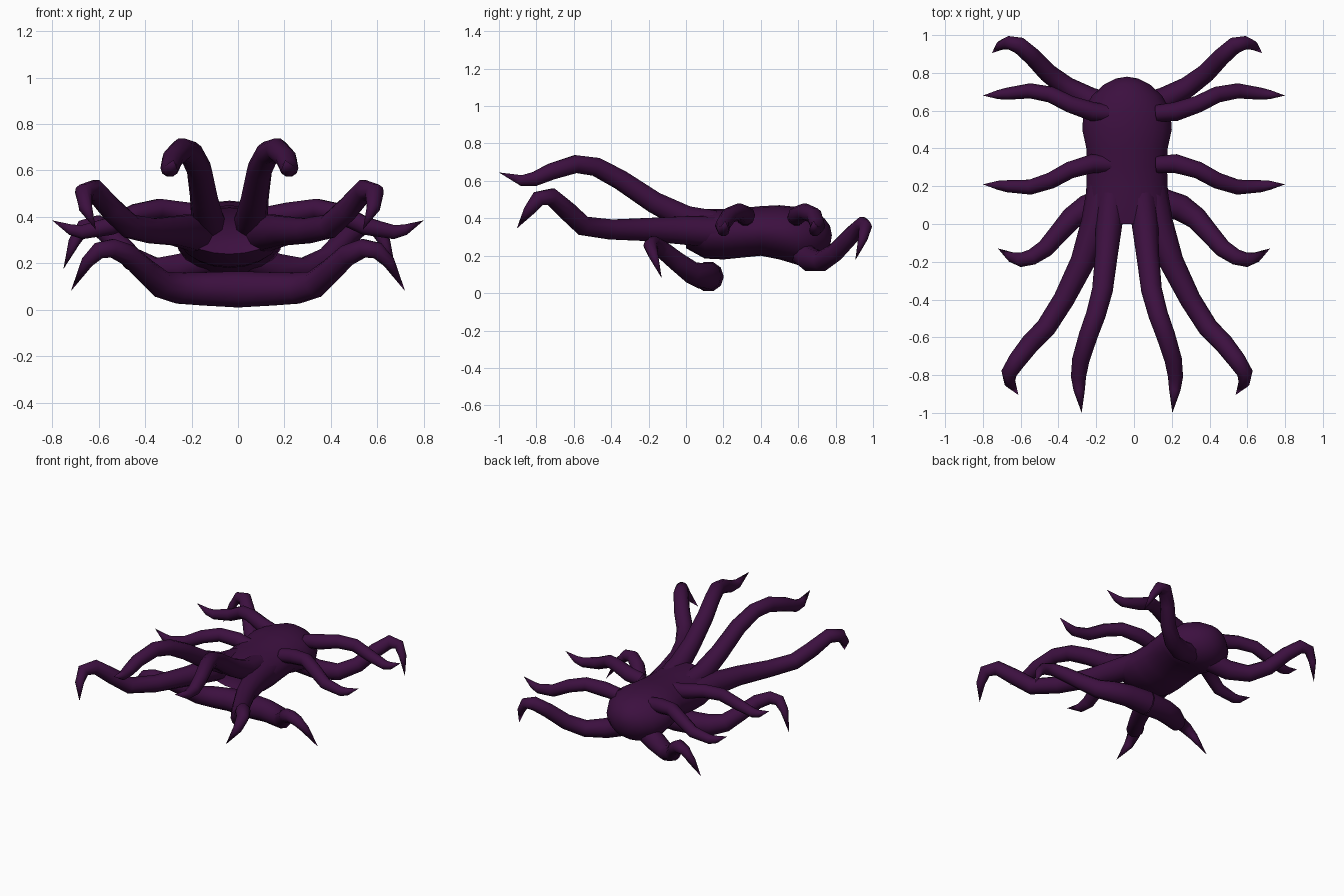
import bpy, bmesh, math
from mathutils import Vector

SIDES = 10
CX = -0.037          # centre line of the body and its attached arms

purple = bpy.data.materials.new("dark purple")
purple.diffuse_color = (0.045, 0.005, 0.05, 1)


def finish(name, bm):
    bmesh.ops.recalc_face_normals(bm, faces=bm.faces)
    mesh = bpy.data.meshes.new(name)
    bm.to_mesh(mesh)
    bm.free()
    mesh.materials.append(purple)
    obj = bpy.data.objects.new(name, mesh)
    bpy.context.collection.objects.link(obj)
    bpy.ops.object.select_all(action='DESELECT')
    obj.select_set(True)
    bpy.context.view_layer.objects.active = obj
    bpy.ops.object.shade_smooth_by_angle(angle=math.radians(60))
    return obj


def bridge(bm, a, b):
    n = len(a)
    for i in range(n):
        bm.faces.new((a[i], a[(i + 1) % n], b[(i + 1) % n], b[i]))


def fan(bm, ring, point):
    tip = bm.verts.new(point)
    for i in range(len(ring)):
        bm.faces.new((ring[i], ring[(i + 1) % len(ring)], tip))


def tentacle(name, points, centre=0.0):
    """Tapered tube through (x, y, z, radius) points ending in a sharp tip, one per side."""
    for side, label in ((1, "right"), (-1, "left")):
        path = [Vector((centre + side * x, y, z)) for x, y, z, r in points]
        bm = bmesh.new()
        prev = None
        for i, p in enumerate(path[:-1]):
            t = path[i + 1] - p
            t.normalize()
            if i:
                t = (t + (p - path[i - 1]).normalized()).normalized()
            u = t.cross(Vector((0, 0, 1))).normalized()
            v = u.cross(t)
            r = points[i][3]
            ring = [bm.verts.new(p + r * (u * math.cos(a) + v * math.sin(a)))
                    for a in (2 * math.pi * k / SIDES for k in range(SIDES))]
            if prev:
                bridge(bm, prev, ring)
            prev = ring
        fan(bm, prev, path[-1])
        finish(f"{name}_{label}", bm)


# Body: elliptical sections (y, half width, bottom, top) with a hollow front
sections = [(0.0, 0.21, 0.24, 0.44), (0.1, 0.222, 0.185, 0.45), (0.2, 0.215, 0.18, 0.45),
            (0.3, 0.212, 0.19, 0.455), (0.4, 0.215, 0.2, 0.465), (0.5, 0.237, 0.18, 0.47),
            (0.6, 0.23, 0.15, 0.46), (0.68, 0.185, 0.16, 0.44), (0.74, 0.12, 0.2, 0.4),
            (0.77, 0.06, 0.25, 0.36)]
bm = bmesh.new()
prev = None
for y, w, lo, hi in sections:
    ring = [bm.verts.new((CX + w * math.cos(a), y, (lo + hi) / 2 + (hi - lo) / 2 * math.sin(a)))
            for a in (2 * math.pi * k / 20 for k in range(20))]
    if prev:
        bridge(bm, prev, ring)
    else:
        fan(bm, ring, (CX, 0.07, 0.32))
    prev = ring
fan(bm, prev, (CX, 0.78, 0.31))
finish("body", bm)

# Rear arms curling upward behind the head
tentacle("rear_arm", [
    (0.08, 0.62, 0.22, 0.07), (0.2, 0.66, 0.18, 0.065), (0.32, 0.725, 0.17, 0.055),
    (0.42, 0.80, 0.22, 0.05), (0.5, 0.885, 0.31, 0.047), (0.57, 0.945, 0.365, 0.045),
    (0.63, 0.96, 0.355, 0.035), (0.67, 0.945, 0.29, 0.025), (0.715, 0.905, 0.175, 0)], CX)

# Side arms, two level pairs
side_z = [(0.12, 0.40, 0.045), (0.22, 0.415, 0.05), (0.34, 0.435, 0.045), (0.44, 0.415, 0.043),
          (0.55, 0.36, 0.04), (0.67, 0.335, 0.032), (0.72, 0.345, 0.024), (0.8, 0.385, 0)]
for name, ys in (("upper_side_arm", (0.585, 0.595, 0.635, 0.685, 0.705, 0.69, 0.685, 0.68)),
                 ("lower_side_arm", (0.315, 0.32, 0.285, 0.23, 0.195, 0.2, 0.205, 0.21))):
    tentacle(name, [(x, y, z, r) for (x, z, r), y in zip(side_z, ys)])

# Under arms meeting in a bar below the body
tentacle("under_arm", [
    (0, 0.12, 0.088, 0.082), (0.15, 0.115, 0.09, 0.075), (0.25, 0.085, 0.093, 0.07),
    (0.33, 0.03, 0.11, 0.06), (0.4, -0.05, 0.17, 0.052), (0.47, -0.13, 0.235, 0.047),
    (0.54, -0.175, 0.265, 0.042), (0.6, -0.19, 0.255, 0.038), (0.65, -0.175, 0.205, 0.027),
    (0.72, -0.13, 0.08, 0)])

# Front outer arms
tentacle("front_outer_arm", [
    (0.12, 0.2, 0.32, 0.09), (0.165, 0.0, 0.335, 0.08), (0.235, -0.2, 0.34, 0.065),
    (0.335, -0.4, 0.34, 0.056), (0.43, -0.55, 0.36, 0.054), (0.51, -0.63, 0.435, 0.052),
    (0.58, -0.72, 0.515, 0.048), (0.625, -0.79, 0.505, 0.042), (0.62, -0.84, 0.44, 0.03),
    (0.575, -0.905, 0.345, 0)], CX)

# Front inner arms rising highest
tentacle("front_inner_arm", [
    (0.08, 0.15, 0.37, 0.075), (0.095, 0.0, 0.40, 0.07), (0.11, -0.17, 0.485, 0.06),
    (0.13, -0.35, 0.605, 0.055), (0.165, -0.48, 0.675, 0.052), (0.205, -0.59, 0.69, 0.05),
    (0.245, -0.72, 0.65, 0.046), (0.257, -0.81, 0.61, 0.04), (0.253, -0.88, 0.602, 0.03),
    (0.24, -1.0, 0.645, 0)], CX)
